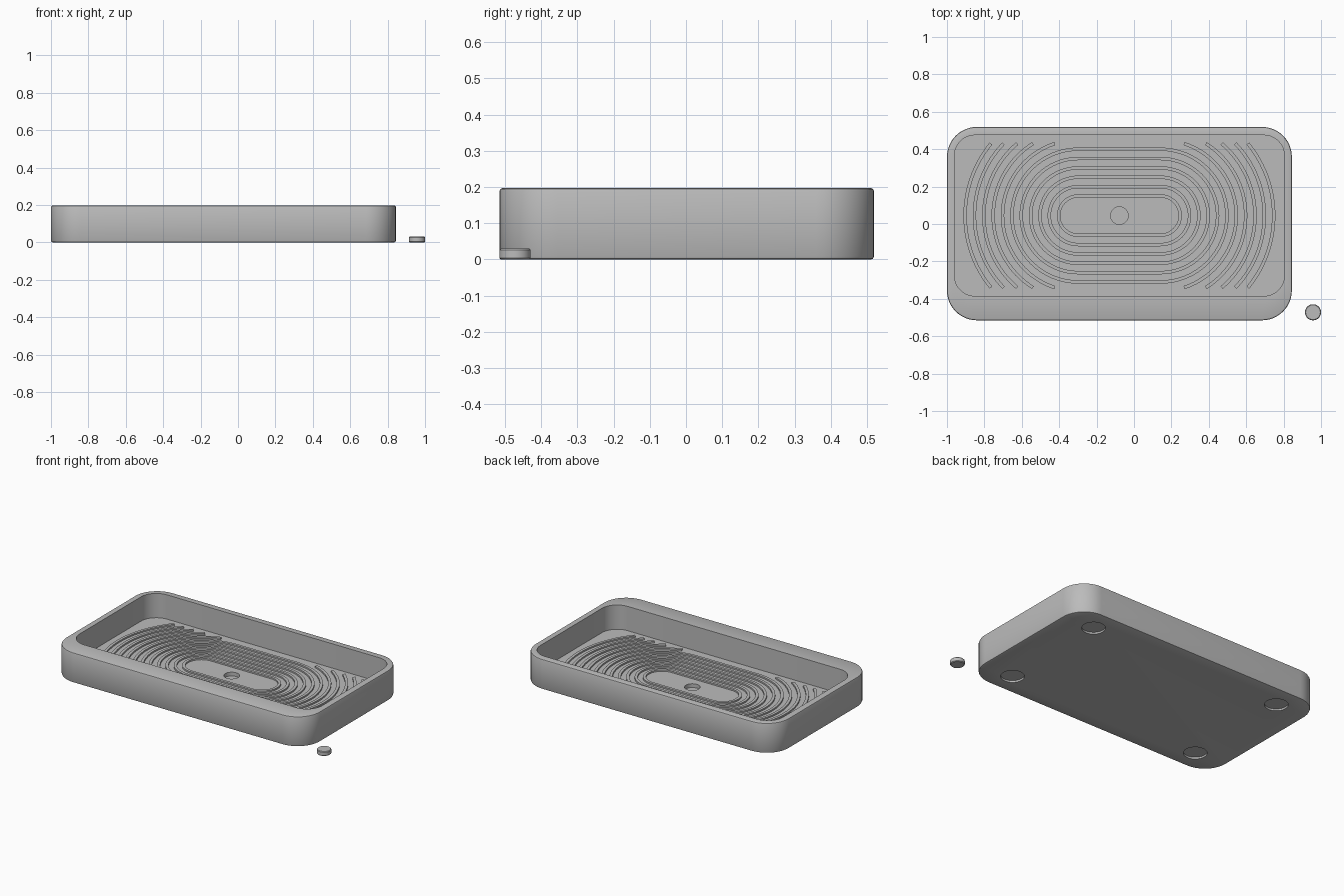
import bpy, bmesh, math
from math import cos, sin, pi

if "Cube" in bpy.data.objects:
    bpy.data.objects.remove(bpy.data.objects["Cube"], do_unlink=True)

grey = bpy.data.materials.new("light_grey")
grey.use_nodes = True
grey.diffuse_color = (0.5, 0.5, 0.5, 1)
grey.node_tree.nodes["Principled BSDF"].inputs["Base Color"].default_value = (0.5, 0.5, 0.5, 1)

CX, BODY_Y, WELL_Y = -0.078, 0.002, 0.045   # centres of the body and its well
HEIGHT, FLOOR = 0.197, 0.037


def finish(name, bm):
    bmesh.ops.recalc_face_normals(bm, faces=bm.faces)
    mesh = bpy.data.meshes.new(name)
    bm.to_mesh(mesh)
    bm.free()
    mesh.materials.append(grey)
    obj = bpy.data.objects.new(name, mesh)
    bpy.context.collection.objects.link(obj)
    return obj


def smooth(obj):
    bpy.ops.object.select_all(action='DESELECT')
    obj.select_set(True)
    bpy.context.view_layer.objects.active = obj
    bpy.ops.object.shade_smooth_by_angle(angle=math.radians(35))


def rounded_loop(bm, cy, half_x, half_y, radius, z, steps=12):
    """One rounded rectangle of vertices."""
    loop = []
    for q, (sx, sy) in enumerate([(1, 1), (-1, 1), (-1, -1), (1, -1)]):
        for i in range(steps + 1):
            a = (q + i / steps) * pi / 2
            loop.append(bm.verts.new((CX + sx * (half_x - radius) + radius * cos(a),
                                      cy + sy * (half_y - radius) + radius * sin(a), z)))
    return loop


def skin(bm, loops):
    for a, b in zip(loops, loops[1:]):
        n = len(a)
        for i in range(n):
            j = (i + 1) % n
            bm.faces.new((a[i], a[j], b[j], b[i]))
    bm.faces.new(loops[0])
    bm.faces.new(loops[-1])


def disc(name, x, y, radius, z0, z1, chamfer=0.0):
    bm = bmesh.new()
    rows = [(radius - chamfer, z0), (radius, z0 + chamfer),
            (radius, z1 - chamfer), (radius - chamfer, z1)]
    if not chamfer:
        rows = [rows[0], rows[3]]
    skin(bm, [[bm.verts.new((x + r * cos(i * pi / 24), y + r * sin(i * pi / 24), z))
               for i in range(48)] for r, z in rows])
    return finish(name, bm)


# Tray body: outer wall with softened edges, then down into the off-centre well
bm = bmesh.new()
c = 0.008
loops = [rounded_loop(bm, BODY_Y, 0.922 - d, 0.517 - d, 0.16 - d, z)
         for d, z in [(c, 0), (c * 0.3, c * 0.3), (0, c),
                      (0, HEIGHT - c), (c * 0.3, HEIGHT - c * 0.3), (c, HEIGHT)]]
loops += [rounded_loop(bm, WELL_Y, 0.882, 0.43, 0.11, z) for z in (HEIGHT, FLOOR)]
skin(bm, loops)
tray = finish("tray_body", bm)

# Recesses: one in the well floor, four for feet on the underside
cutters = [disc("floor_recess_cutter", CX, WELL_Y, 0.047, 0.012, FLOOR + 0.05)]
for sx in (-1, 1):
    for sy in (-1, 1):
        cutters.append(disc("foot_recess_cutter", CX + sx * 0.70, BODY_Y + sy * 0.37,
                            0.07, -0.05, 0.012))
for cutter in cutters:
    cutter.hide_render = True
    mod = tray.modifiers.new("recess", 'BOOLEAN')
    mod.operation, mod.object, mod.solver = 'DIFFERENCE', cutter, 'EXACT'
graph = bpy.context.evaluated_depsgraph_get()
cut_mesh = bpy.data.meshes.new_from_object(tray.evaluated_get(graph))
tray.modifiers.clear()
tray.data = cut_mesh
for cutter in cutters:
    bpy.data.objects.remove(cutter, do_unlink=True)
smooth(tray)


# Floor ribs: concentric ovals, the larger ones cut off at the long walls
STRAIGHT, CLIP, RIB_W, RIB_H = 0.22, 0.385, 0.018, 0.01


def rib(bm, radius, path, closed):
    rows = []
    for side, a in path:
        rows.append([bm.verts.new((CX + side * STRAIGHT + r * cos(a), WELL_Y + r * sin(a), z))
                     for r, z in [(radius - RIB_W / 2, FLOOR - 0.002),
                                  (radius - RIB_W / 2, FLOOR + RIB_H),
                                  (radius + RIB_W / 2, FLOOR + RIB_H),
                                  (radius + RIB_W / 2, FLOOR - 0.002)]])
    pairs = list(zip(rows, rows[1:]))
    if closed:
        pairs.append((rows[-1], rows[0]))
    else:
        bm.faces.new(rows[0])
        bm.faces.new(rows[-1])
    for a, b in pairs:
        for i in range(4):
            j = (i + 1) % 4
            bm.faces.new((a[i], a[j], b[j], b[i]))


bm = bmesh.new()
for k in range(11):
    radius = 0.105 + 0.05 * k
    full = radius < CLIP
    reach = pi / 2 if full else math.asin(CLIP / radius)
    arc = [reach * (i / 16 - 1) for i in range(33)]
    right = [(1, a) for a in arc]
    left = [(-1, a + pi) for a in arc]
    if full:
        rib(bm, radius, right + left, True)
    else:
        rib(bm, radius, right, False)
        rib(bm, radius, left, False)
smooth(finish("floor_ribs", bm))

# Loose round plug beside the tray
smooth(disc("round_plug", 0.957, -0.472, 0.043, 0, 0.03, 0.004))
